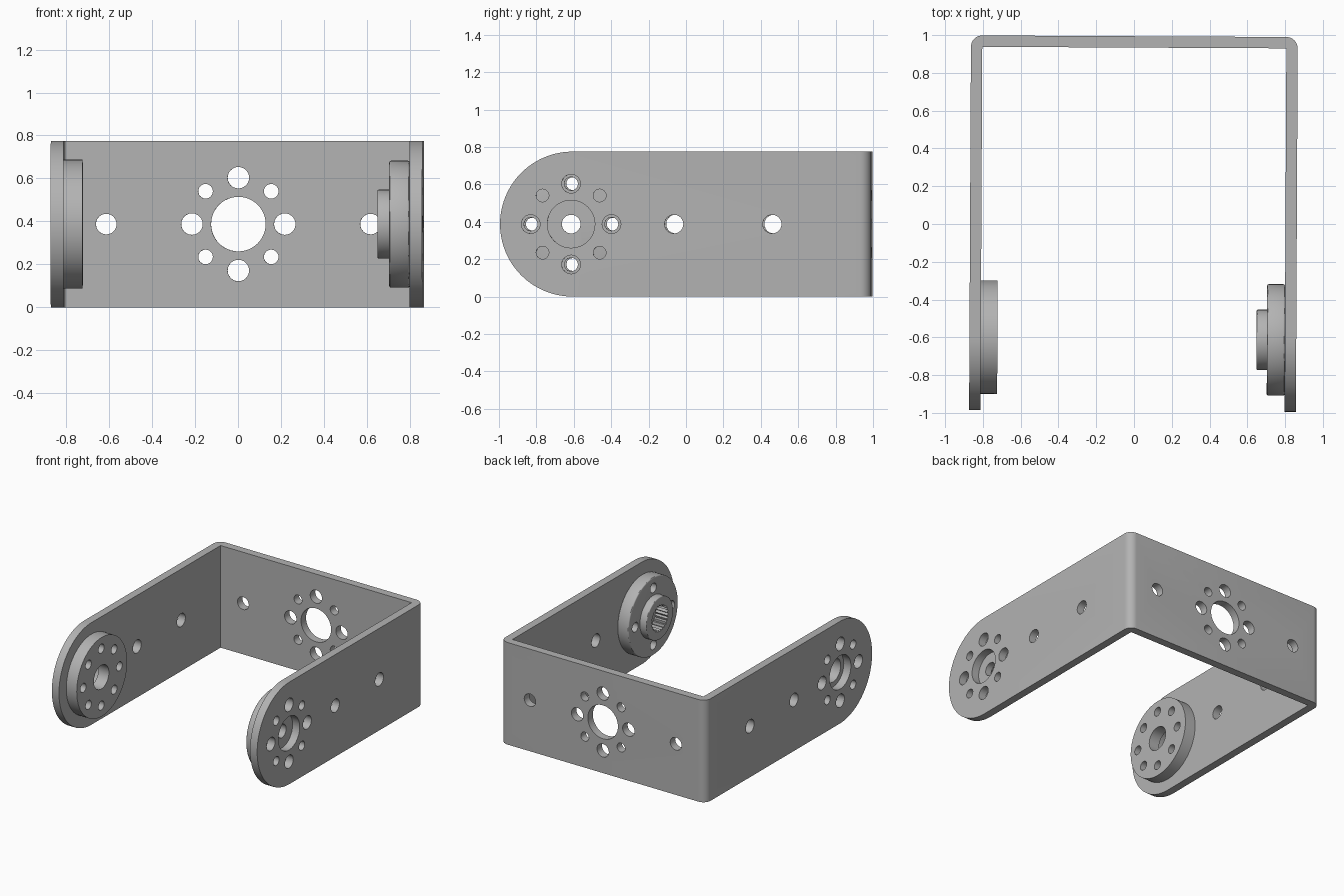
import bpy, bmesh, math
from mathutils import Matrix, Vector

cube = bpy.data.objects.get("Cube")
if cube:
    bpy.data.objects.remove(cube, do_unlink=True)

HALF = 0.865           # half width of the bracket
WALL = 0.06            # sheet thickness
BACK = 0.994           # rear face
TALL = 0.775           # sheet height
MID = TALL / 2         # height of every hole row
AXIS = -0.61           # pivot position along y
TILT = Matrix.Translation((-0.003, 0, 0)) @ Matrix.Rotation(-0.005, 4, 'Z')

metal = bpy.data.materials.new("grey metal")
metal.use_nodes = True
GREY = (0.45, 0.45, 0.45, 1)
metal.diffuse_color = GREY
metal.node_tree.nodes["Principled BSDF"].inputs["Base Color"].default_value = GREY


def make(name, bm):
    bmesh.ops.recalc_face_normals(bm, faces=bm.faces)
    mesh = bpy.data.meshes.new(name)
    bm.to_mesh(mesh)
    bm.free()
    ob = bpy.data.objects.new(name, mesh)
    bpy.context.collection.objects.link(ob)
    mesh.materials.append(metal)
    return ob


def prism(bm, points, offset):
    """Extrude a closed outline of 3D points."""
    face = bm.faces.new([bm.verts.new(p) for p in points])
    new = bmesh.ops.extrude_face_region(bm, geom=[face])["geom"]
    verts = [v for v in new if isinstance(v, bmesh.types.BMVert)]
    bmesh.ops.translate(bm, verts=verts, vec=Vector(offset))


def arc(cx, cy, r, start, end, steps):
    angles = [math.radians(start + (end - start) * i / steps) for i in range(steps + 1)]
    return [(cx + r * math.cos(a), cy + r * math.sin(a)) for a in angles]


def rod_x(bm, x0, x1, y, z, r, sides=48):
    ring = arc(y, z, r, 0, 360, sides)[:-1]
    prism(bm, [(x0, u, v) for u, v in ring], (x1 - x0, 0, 0))


def rod_y(bm, y0, y1, x, z, r, sides=48):
    ring = arc(x, z, r, 0, 360, sides)[:-1]
    prism(bm, [(u, y0, v) for u, v in ring], (0, y1 - y0, 0))


def hole_circle(rod, bm, a, b, u, v, big, small):
    """Eight holes round a pivot, alternating in size."""
    for i in range(8):
        t = i * math.pi / 4
        r = small if i % 2 else big
        rod(bm, a, b, u + 0.216 * math.cos(t), v + 0.216 * math.sin(t), r, 24)


def boolean(ob, cutter, operation):
    mod = ob.modifiers.new("cut", 'BOOLEAN')
    mod.operation, mod.object, mod.solver = operation, cutter, 'EXACT'
    bpy.context.view_layer.objects.active = ob
    bpy.ops.object.modifier_apply(modifier=mod.name)
    bpy.data.objects.remove(cutter, do_unlink=True)


def bevel(ob, width):
    mod = ob.modifiers.new("edge", 'BEVEL')
    mod.width, mod.segments = width, 3
    bpy.context.view_layer.objects.active = ob
    bpy.ops.object.modifier_apply(modifier=mod.name)


def finish(ob):
    ob.data.transform(TILT)
    bpy.ops.object.select_all(action='DESELECT')
    ob.select_set(True)
    bpy.context.view_layer.objects.active = ob
    bpy.ops.object.shade_smooth_by_angle(angle=math.radians(30))


# Bent sheet: U outline with rounded outer bends
bend = 0.06
inner = HALF - WALL
outline = [(-HALF, -1.2)]
outline += arc(-HALF + bend, BACK - bend, bend, 180, 90, 8)
outline += arc(HALF - bend, BACK - bend, bend, 90, 0, 8)
outline += [(HALF, -1.2), (inner, -1.2), (inner, BACK - WALL),
            (-inner, BACK - WALL), (-inner, -1.2)]
bm = bmesh.new()
prism(bm, [(x, y, -0.1) for x, y in outline], (0, 0, TALL + 0.2))
bracket = make("bracket", bm)

# Round the free arm ends
side = arc(MID - 0.99, MID, MID, 90, 270, 48) + [(1.2, 0), (1.2, TALL)]
bm = bmesh.new()
prism(bm, [(-1, y, z) for y, z in side], (2, 0, 0))
boolean(bracket, make("side_shape", bm), 'INTERSECT')

# Holes in both arms and the back
bm = bmesh.new()
for a, b in ((-1, -0.75), (0.75, 1)):
    rod_x(bm, a, b, AXIS, MID, 0.127)
    hole_circle(rod_x, bm, a, b, AXIS, MID, 0.05, 0.034)
    for y in (-0.06, 0.465):
        rod_x(bm, a, b, y, MID, 0.05, 24)
rod_y(bm, 0.85, 1.1, 0, MID, 0.127)
hole_circle(rod_y, bm, 0.85, 1.1, 0, MID, 0.05, 0.034)
for x in (-0.615, 0.615):
    rod_y(bm, 0.85, 1.1, x, MID, 0.048, 24)
boolean(bracket, make("hole_cutter", bm), 'DIFFERENCE')
finish(bracket)

# Plain bearing disc on the right arm
bm = bmesh.new()
rod_x(bm, -inner, -0.717, AXIS + 0.007, MID, 0.3, 96)
bearing = make("bearing_disc", bm)
bm = bmesh.new()
rod_x(bm, -1, -0.6, AXIS, MID, 0.09)
hole_circle(rod_x, bm, -1, -0.6, AXIS, MID, 0.034, 0.034)
boolean(bearing, make("bearing_cutter", bm), 'DIFFERENCE')
finish(bearing)

# Servo horn on the left arm: disc with a raised boss
bm = bmesh.new()
rod_x(bm, 0.71, inner, AXIS, MID, 0.295, 96)
horn = make("horn_disc", bm)
bevel(horn, 0.008)
bm = bmesh.new()
rod_x(bm, 0.655, 0.74, AXIS, MID, 0.16, 64)
boss = make("horn_boss", bm)
bevel(boss, 0.006)
boolean(horn, boss, 'UNION')

# Splined socket, centre screw hole and four mounting holes
bm = bmesh.new()
teeth = 24
spline = []
for i in range(teeth * 2):
    a = math.pi * i / teeth
    r = 0.088 if i % 2 else 0.102
    spline.append((0.6, AXIS + r * math.cos(a), MID + r * math.sin(a)))
prism(bm, spline, (0.155, 0, 0))
boolean(horn, make("spline_cutter", bm), 'DIFFERENCE')
bm = bmesh.new()
rod_x(bm, 0.6, 1, AXIS, MID, 0.05, 32)
for i in range(4):
    t = i * math.pi / 2
    rod_x(bm, 0.6, 1, AXIS + 0.216 * math.cos(t), MID + 0.216 * math.sin(t), 0.036, 24)
boolean(horn, make("screw_cutter", bm), 'DIFFERENCE')
horn.name = "servo_horn"
finish(horn)
